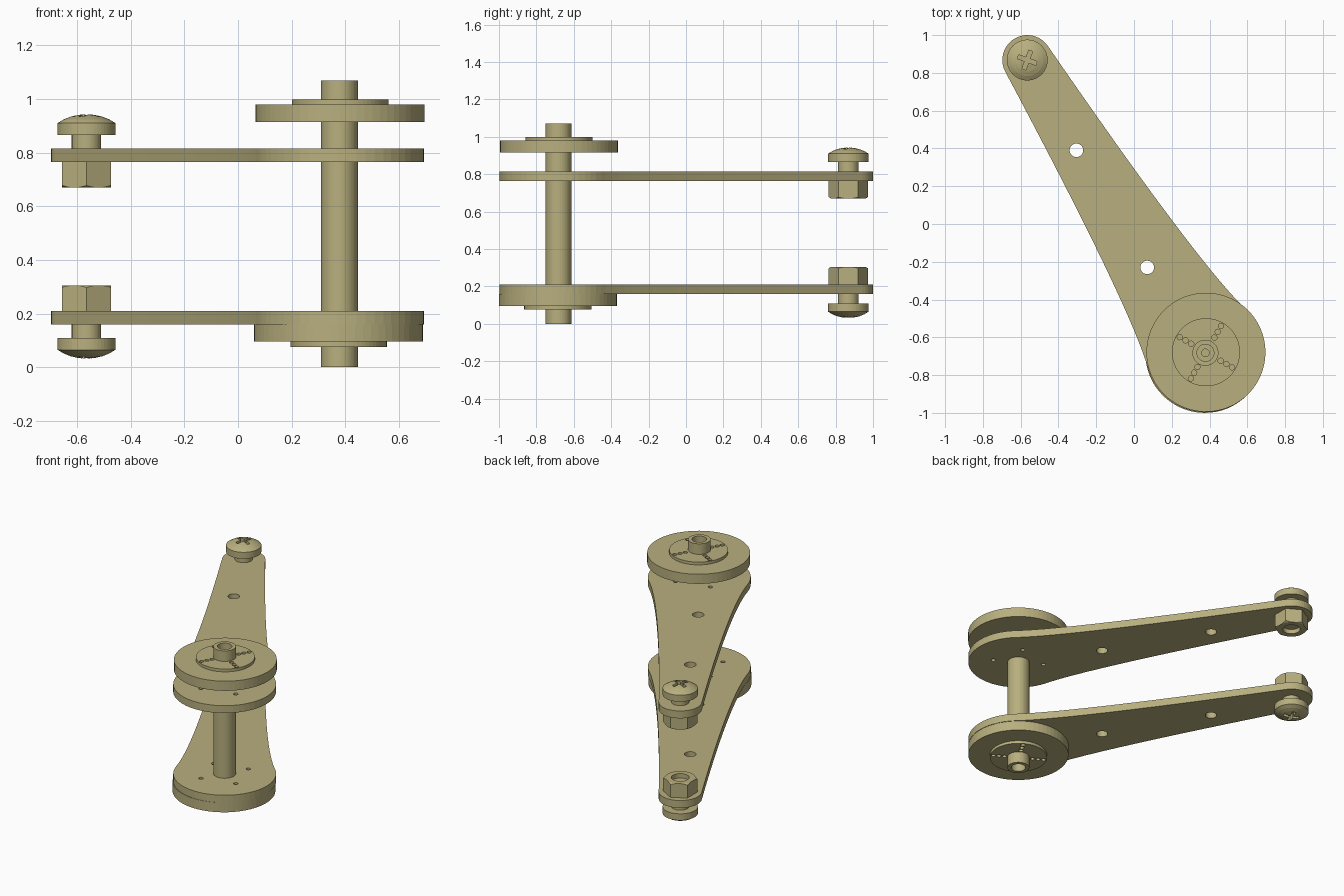
import bpy, bmesh, math
from mathutils import Matrix, Vector

if "Cube" in bpy.data.objects:
    bpy.data.objects.remove(bpy.data.objects["Cube"])

BIG = Vector((0.378, -0.682, 0))      # spindle axis
SMALL = Vector((-0.565, 0.868, 0))    # bolt axis
MID_Z = 0.4875                        # mirror plane between the two arms

mat = bpy.data.materials.new("khaki_metal")
mat.diffuse_color = (0.48, 0.43, 0.21, 1)
mat.use_nodes = True
mat.node_tree.nodes["Principled BSDF"].inputs["Base Color"].default_value = mat.diffuse_color


def finish(name, bm, loc=(0, 0, 0)):
    bmesh.ops.recalc_face_normals(bm, faces=bm.faces)
    me = bpy.data.meshes.new(name)
    bm.to_mesh(me)
    bm.free()
    me.materials.append(mat)
    ob = bpy.data.objects.new(name, me)
    ob.location = loc
    bpy.context.collection.objects.link(ob)
    return ob


def lathe(name, profile, loc=(0, 0, 0), n=48):
    """Closed revolve of (radius, z) points running from axis to axis."""
    bm = bmesh.new()
    rings = []
    for r, z in profile:
        if r == 0:
            rings.append([bm.verts.new((0, 0, z))] * n)
        else:
            rings.append([bm.verts.new((r * math.cos(2 * math.pi * i / n),
                                        r * math.sin(2 * math.pi * i / n), z)) for i in range(n)])
    for a, b in zip(rings, rings[1:]):
        for i in range(n):
            j = (i + 1) % n
            vs = list(dict.fromkeys((a[i], a[j], b[j], b[i])))
            if len(vs) > 2:
                bm.faces.new(vs)
    return finish(name, bm, loc)


def prism(name, points, z0, z1, loc=(0, 0, 0)):
    bm = bmesh.new()
    face = bm.faces.new([bm.verts.new((x, y, z0)) for x, y in points])
    ext = bmesh.ops.extrude_face_region(bm, geom=[face])["geom"]
    bmesh.ops.translate(bm, vec=(0, 0, z1 - z0),
                        verts=[g for g in ext if isinstance(g, bmesh.types.BMVert)])
    return finish(name, bm, loc)


def pins(name, spots, z0, z1, n=16):
    """Group of cylinders used as one drill; spots are (x, y, radius)."""
    bm = bmesh.new()
    for x, y, r in spots:
        bmesh.ops.create_cone(bm, cap_ends=True, segments=n, radius1=r, radius2=r, depth=z1 - z0,
                              matrix=Matrix.Translation((x, y, (z0 + z1) / 2)))
    return finish(name, bm)


def boolean(ob, tool, op="DIFFERENCE"):
    mod = ob.modifiers.new("cut", "BOOLEAN")
    mod.operation, mod.object, mod.solver = op, tool, "EXACT"
    bpy.context.view_layer.update()
    me = bpy.data.meshes.new_from_object(ob.evaluated_get(bpy.context.evaluated_depsgraph_get()))
    ob.modifiers.clear()
    ob.data = me
    bpy.data.objects.remove(tool)


def mirrored(ob, name, z=MID_Z):
    """Copy flipped vertically about the given height."""
    me = ob.data.copy()
    me.transform(Matrix.Translation((0, 0, 2 * z)) @ Matrix.Scale(-1, 4, (0, 0, 1)))
    me.flip_normals()
    new = bpy.data.objects.new(name, me)
    new.location = ob.location
    bpy.context.collection.objects.link(new)
    return new


def spokes(radii, r, c=(0, 0)):
    return [(c[0] + d * math.cos(math.radians(60 + 90 * k)),
             c[1] + d * math.sin(math.radians(60 + 90 * k)), r) for k in range(4) for d in radii]


# Arm outline: round ends joined by concave sides, drawn along the arm axis
axis = BIG - SMALL
L = axis.length
u = axis.normalized()
v = Vector((-u.y, u.x, 0))
R1, R2 = 0.132, 0.315
a1, a2 = math.radians(4), math.radians(15)
p0 = (-R1 * math.sin(a1), R1 * math.cos(a1))
p2 = (L - R2 * math.sin(a2), R2 * math.cos(a2))
p1 = (1.41, 0.212)
side = []
for i in range(1, 20):
    t = i / 20
    side.append(tuple((1 - t) ** 2 * p0[k] + 2 * t * (1 - t) * p1[k] + t * t * p2[k] for k in (0, 1)))
outline = []
b = math.pi / 2 + a2
for i in range(33):                                   # big end
    a = b - 2 * b * i / 32
    outline.append((L + R2 * math.cos(a), R2 * math.sin(a)))
outline += [(s, -h) for s, h in reversed(side)]
b = math.pi / 2 - a1
for i in range(21):                                   # small end
    a = math.pi + b - 2 * b * i / 20
    outline.append((R1 * math.cos(a), -abs(R1 * math.sin(a)) if i < 10 else abs(R1 * math.sin(a))))
outline += side
pts = [SMALL + u * s + v * h for s, h in outline]
arm = prism("upper_arm", [(p.x, p.y) for p in pts], 0.765, 0.815)
boolean(arm, pins("arm_drill", [(-0.305, 0.39, 0.036), (0.07, -0.23, 0.036)]
                  + spokes([0.16], 0.014, BIG), 0.7, 0.9, 24))
mirrored(arm, "lower_arm")

# Discs with raised hub plates and rows of blind holes
disc = lathe("upper_disc", [(0, 0.915), (0.315, 0.915), (0.315, 0.98), (0.18, 0.98),
                            (0.18, 0.999), (0, 0.999)], n=64)
boolean(disc, pins("disc_drill", spokes([0.09, 0.125, 0.16], 0.014), 0.97, 1.05))
disc.location = BIG + Vector((0.003, 0.003, 0))
low = mirrored(disc, "lower_disc", 0.5375)
low.location = BIG + Vector((-0.003, -0.003, 0))

# Spindle with stepped bores at both ends
lathe("spindle", [(0, 0.12), (0.02, 0.12), (0.02, 0.06), (0.045, 0.06), (0.045, 0), (0.069, 0),
                  (0.069, 1.07), (0.045, 1.07), (0.045, 1.01), (0.02, 1.01), (0.02, 0.95), (0, 0.95)],
      BIG)

# Domed bolt with a cross recess
bolt = lathe("upper_bolt", [(0, 0.943), (0.03, 0.941), (0.06, 0.934), (0.085, 0.924), (0.108, 0.91),
                            (0.108, 0.866), (0.055, 0.866), (0.055, 0.70), (0, 0.70)])
w, l = 0.011, 0.052
cross = [(w, l), (-w, l), (-w, w), (-l, w), (-l, -w), (-w, -w),
         (-w, -l), (w, -l), (w, -w), (l, -w), (l, w), (w, w)]
tool = prism("cross_cutter", cross, 0.905, 1.0)
tool.rotation_euler.z = math.radians(-20)
boolean(bolt, tool)
bolt.location = SMALL
mirrored(bolt, "lower_bolt")

# Hex nut: chamfered on its outer end, bored through
hexagon = [(0.105 * math.sin(math.radians(60 * k)), 0.105 * math.cos(math.radians(60 * k)))
           for k in range(6)]
nut = prism("upper_nut", hexagon, 0.67, 0.765)
boolean(nut, lathe("chamfer", [(0, 0.669), (0.09, 0.669), (0.12, 0.687), (0.12, 0.78), (0, 0.78)]),
        "INTERSECT")
boolean(nut, pins("nut_drill", [(0, 0, 0.0548)], 0.6, 0.8, 48))
nut.location = SMALL
mirrored(nut, "lower_nut")
